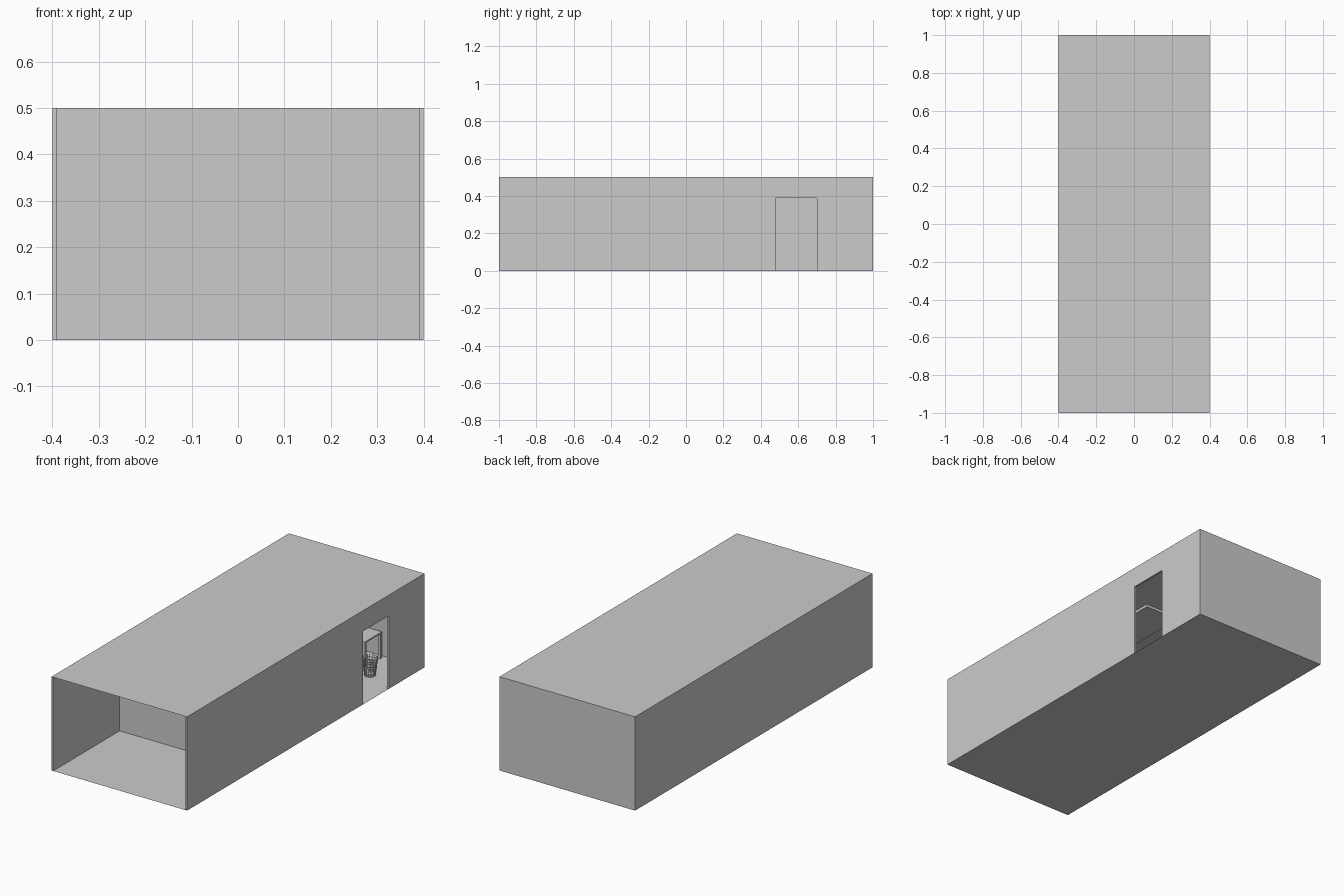
import bpy, bmesh

if "Cube" in bpy.data.objects:
    bpy.data.objects.remove(bpy.data.objects["Cube"])

T = 0.01            # wall thickness
W, L, H = 0.4, 1.0, 0.5
D0, D1, DH = 0.48, 0.70, 0.39   # side doorway


def add_mesh(name, bm):
    me = bpy.data.meshes.new(name)
    bm.to_mesh(me)
    bm.free()
    ob = bpy.data.objects.new(name, me)
    bpy.context.collection.objects.link(ob)
    return ob


def box(name, x, y, z):
    """Box from (min, max) ranges."""
    bm = bmesh.new()
    bmesh.ops.create_cube(bm, size=1)
    for v in bm.verts:
        v.co = [r[0] if c < 0 else r[1] for r, c in zip((x, y, z), v.co)]
    return add_mesh(name, bm)


def sheet(name, z, flip=False):
    """Paper-thin full-size slab."""
    bm = bmesh.new()
    pts = [(-W, -L), (W, -L), (W, L), (-W, L)]
    f = bm.faces.new([bm.verts.new((x, y, z)) for x, y in pts])
    if flip:
        f.normal_flip()
    return add_mesh(name, bm)


# Floor and roof
sheet("floor", 0)
sheet("roof", H)

# Left and back walls, and partition behind the open front bay
box("left_wall", (-W, -W + T), (-L, L), (0, H))
box("back_wall", (-W + T, W - T), (L - T, L), (0, H))
box("partition", (-W + T, W - T), (-0.44, -0.43), (0, H))

# Right wall with the doorway as one extruded outline
bm = bmesh.new()
outline = [(-L, 0), (D0, 0), (D0, DH), (D1, DH), (D1, 0), (L, 0), (L, H), (-L, H)]
face = bm.faces.new([bm.verts.new((W - T, y, z)) for y, z in outline])
ext = bmesh.ops.extrude_face_region(bm, geom=[face])["geom"]
bmesh.ops.translate(bm, vec=(T, 0, 0), verts=[v for v in ext if isinstance(v, bmesh.types.BMVert)])
bmesh.ops.recalc_face_normals(bm, faces=bm.faces)
add_mesh("right_wall", bm)

# Two ceiling light panels
for i, y in enumerate((0.04, 0.59)):
    box(f"ceiling_light_{i + 1}", (-0.088, 0.116), (y - 0.2, y + 0.2), (H - 0.015, H - 0.0005))

# Desk against the back wall
dx0, dx1, dy0, dy1, dz = -0.17, 0.17, 0.825, 0.97, 0.14
box("desk_top", (dx0, dx1), (dy0, dy1), (dz - 0.008, dz))
for i, x in enumerate((dx0, dx1 - 0.014)):
    for j, y in enumerate((dy0, dy1 - 0.014)):
        box(f"desk_leg_{i}{j}", (x, x + 0.014), (y, y + 0.014), (0, dz - 0.008))

# Mesh waste basket: tapered lattice over a solid base
cx, cy, h, n, rings = 0.235, 0.776, 0.09, 20, 7
bm = bmesh.new()
prev = None
for k in range(rings + 1):
    t = k / rings
    ring = bmesh.ops.create_circle(bm, segments=n, radius=0.027 + 0.011 * t)["verts"]
    for v in ring:
        v.co.x += cx
        v.co.y += cy
        v.co.z = 0.003 + h * t
    if prev:
        for i in range(n):
            j = (i + 1) % n
            bm.faces.new((prev[i], prev[j], ring[j], ring[i]))
    prev = ring
basket = add_mesh("waste_basket", bm)
basket.modifiers.new("lattice", 'WIREFRAME').thickness = 0.003

bm = bmesh.new()
bmesh.ops.create_cone(bm, cap_ends=True, segments=n, radius1=0.027, radius2=0.027, depth=0.004)
bmesh.ops.translate(bm, vec=(cx, cy, 0.002), verts=bm.verts)
add_mesh("basket_base", bm)
